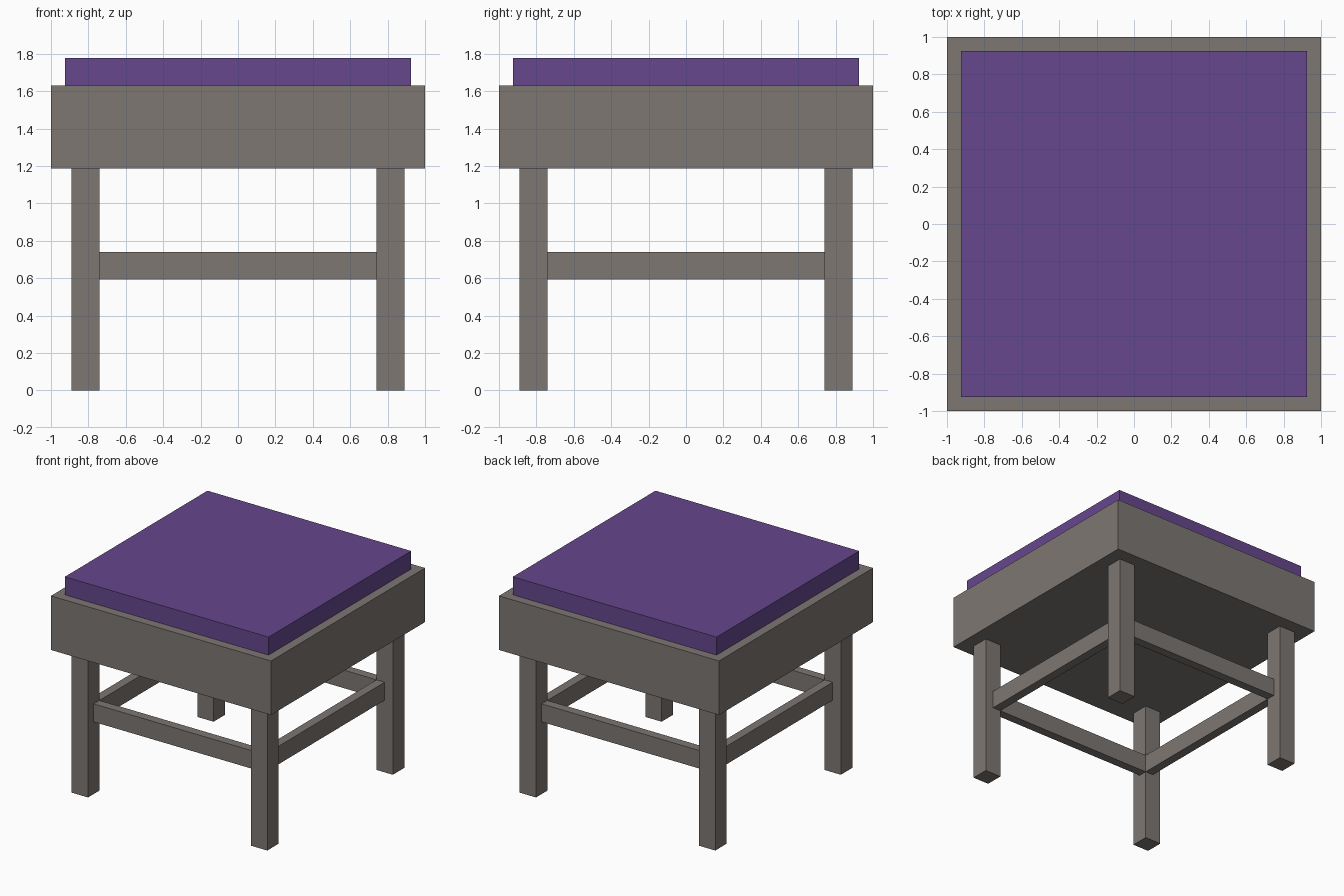
import bpy

if "Cube" in bpy.data.objects:
    bpy.data.objects.remove(bpy.data.objects["Cube"])

U = 2 / 13.5  # leg thickness, the module for all sizes


def material(name, rgb):
    m = bpy.data.materials.new(name)
    m.diffuse_color = (*rgb, 1)
    m.use_nodes = True
    m.node_tree.nodes["Principled BSDF"].inputs["Base Color"].default_value = m.diffuse_color
    return m


wood = material("grey brown wood", (0.205, 0.184, 0.169))
purple = material("purple cushion", (0.133, 0.063, 0.262))


def box(name, lo, hi, mat):
    """Box between two corners, given in modules."""
    centre = [(a + b) / 2 * U for a, b in zip(lo, hi)]
    size = [abs(b - a) * U for a, b in zip(lo, hi)]
    bpy.ops.mesh.primitive_cube_add(size=1, location=centre)
    ob = bpy.context.object
    ob.name = ob.data.name = name
    ob.scale = size
    bpy.ops.object.transform_apply(location=False, rotation=False, scale=True)
    ob.data.materials.append(mat)
    return ob


# Seat block and cushion
box("seat", (-6.75, -6.75, 8), (6.75, 6.75, 11), wood)
box("cushion", (-6.25, -6.25, 11), (6.25, 6.25, 12), purple)

# Four legs
for sy, fb in ((-1, "front"), (1, "back")):
    for sx, lr in ((-1, "left"), (1, "right")):
        box(f"{fb}_{lr}_leg", (5 * sx, 5 * sy, 0), (6 * sx, 6 * sy, 8), wood)

# Rails between the legs, flush with their inner faces
for s, fb, lr in ((-1, "front", "left"), (1, "back", "right")):
    box(f"{fb}_rail", (-5, 5 * s, 4), (5, 5.5 * s, 5), wood)
    box(f"{lr}_rail", (5 * s, -5, 4), (5.5 * s, 5, 5), wood)
